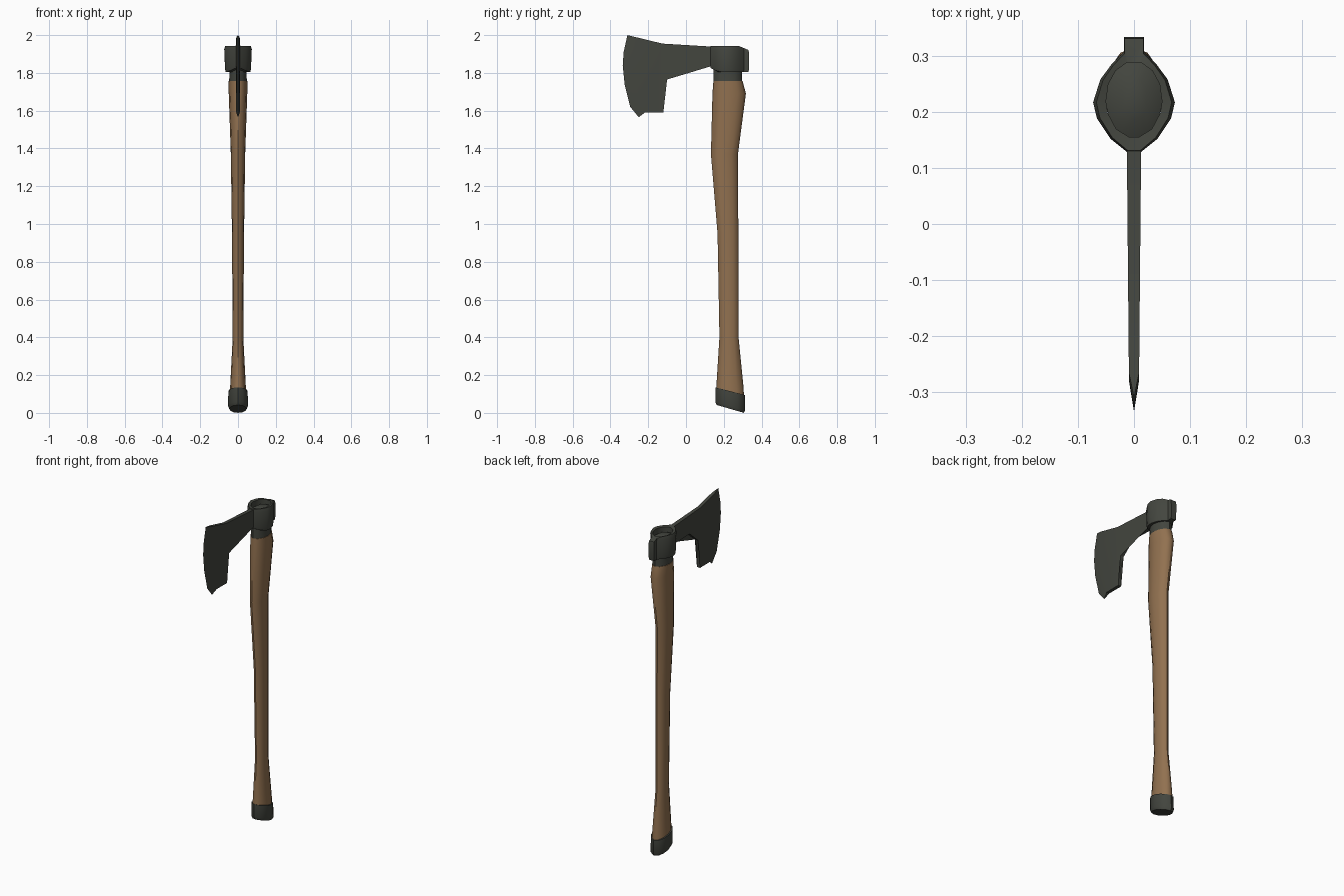
import bpy, bmesh, math

if "Cube" in bpy.data.objects:
    bpy.data.objects.remove(bpy.data.objects["Cube"])


def material(name, rgb):
    m = bpy.data.materials.new(name)
    m.diffuse_color = (*rgb, 1)
    m.use_nodes = True
    m.node_tree.nodes["Principled BSDF"].inputs["Base Color"].default_value = m.diffuse_color
    return m


METAL = material("dark iron", (0.056, 0.060, 0.049))
WOOD = material("brown wood", (0.285, 0.165, 0.080))


def finish(name, bm, mat, angle=35):
    """Turn a bmesh into a named, shaded object."""
    bmesh.ops.recalc_face_normals(bm, faces=bm.faces)
    me = bpy.data.meshes.new(name)
    bm.to_mesh(me)
    bm.free()
    ob = bpy.data.objects.new(name, me)
    bpy.context.collection.objects.link(ob)
    me.materials.append(mat)
    bpy.ops.object.select_all(action='DESELECT')
    ob.select_set(True)
    bpy.context.view_layer.objects.active = ob
    bpy.ops.object.shade_smooth_by_angle(angle=math.radians(angle))
    return ob


def loft(name, rings, mat, closed=False, angle=35):
    """Skin a list of point rings; cap the ends, or join last to first."""
    bm = bmesh.new()
    vs = [[bm.verts.new(p) for p in r] for r in rings]
    n = len(vs[0])
    pairs = list(zip(vs, vs[1:])) + ([(vs[-1], vs[0])] if closed else [])
    for a, b in pairs:
        for i in range(n):
            j = (i + 1) % n
            bm.faces.new((a[i], a[j], b[j], b[i]))
    if not closed:
        bm.faces.new(vs[0])
        bm.faces.new(vs[-1])
    return finish(name, bm, mat, angle)


def oval(z, y0, y1, rx, slope=0.0, n=12):
    """Oval ring spanning y0..y1, optionally tilted along y."""
    c, ry = (y0 + y1) / 2, (y1 - y0) / 2
    pts = []
    for i in range(n):
        a = 2 * math.pi * i / n
        dy = ry * math.sin(a)
        pts.append((rx * math.cos(a), c + dy, z + slope * dy))
    return pts


# wooden haft, gently curved
loft("haft", [oval(*s) for s in (
    (0.08, 0.158, 0.307, 0.044), (0.13, 0.160, 0.305, 0.042),
    (0.40, 0.177, 0.278, 0.028), (0.95, 0.167, 0.277, 0.032),
    (1.37, 0.132, 0.275, 0.038), (1.69, 0.140, 0.317, 0.049),
    (1.757, 0.145, 0.300, 0.050))], WOOD, angle=50)

# iron tongue of the haft passing through the eye
loft("collar", [oval(*s) for s in (
    (1.75, 0.146, 0.298, 0.047), (1.81, 0.146, 0.296, 0.045),
    (1.905, 0.150, 0.294, 0.051), (1.922, 0.185, 0.260, 0.025))], METAL)

# slanted iron butt cap
loft("butt_cap", [oval(*s) for s in (
    (0.115, 0.165, 0.302, 0.044, -0.26), (0.115, 0.156, 0.312, 0.051, -0.26),
    (0.036, 0.155, 0.313, 0.053, -0.29), (0.021, 0.163, 0.306, 0.046, -0.29))], METAL)

# eye of the axe head: a thick ring with a small poll at the back
half = [(0.012, 0.128), (0.042, 0.152), (0.066, 0.188), (0.073, 0.217),
        (0.060, 0.258), (0.040, 0.285), (0.018, 0.307), (0.018, 0.334)]
outline = half + [(-x, y) for x, y in reversed(half)]
YC = 0.222


def top(y):
    return 1.943 - max(0, y - 0.28) * 0.4


def bottom(y):
    return 1.805 + max(0, 0.17 - y) * 0.5


def outer(zf, sx=1.0, sy=1.0):
    return [(x * sx, YC + (y - YC) * sy, zf(y)) for x, y in outline]


def inner(zf):
    ring = []
    for x, y in outline:
        a = math.atan2((y - YC) / 0.068, x / 0.05)
        py = YC + 0.068 * math.sin(a)
        ring.append((0.05 * math.cos(a), py, zf(py)))
    return ring


loft("eye", [inner(bottom), outer(bottom, 0.90, 0.97),
             outer(lambda y: bottom(y) + 0.015, 0.94),
             outer(lambda y: top(y) - 0.018),
             outer(top, 0.92, 0.97), inner(lambda y: top(y) - 0.004)],
     METAL, closed=True)

# bearded blade: flat cheeks (y, z) tapering to a cutting edge on x = 0
edge = [(-0.31, 2.0), (-0.33, 1.91), (-0.335, 1.84),
        (-0.325, 1.74), (-0.295, 1.62), (-0.25, 1.565)]
bevel = [(-0.265, 1.989), (-0.275, 1.90), (-0.28, 1.83),
         (-0.27, 1.74), (-0.245, 1.65), (-0.218, 1.59)]
rest = [(-0.12, 1.59), (-0.12, 1.71), (-0.10, 1.765), (-0.02, 1.835),
        (0.125, 1.833), (0.155, 1.833), (0.155, 1.938), (-0.125, 1.955)]
bm = bmesh.new()
rim = [bm.verts.new((0, y, z)) for y, z in edge]
cheeks = []
for s in (1, -1):
    c = [bm.verts.new((s * (0.0115 + 0.009 * y), y, z)) for y, z in bevel + rest]
    bm.faces.new(c)
    for i in range(len(edge) - 1):
        bm.faces.new((rim[i], rim[i + 1], c[i + 1], c[i]))
    cheeks.append(c)
a, b = cheeks
k, n = len(edge) - 1, len(a)
for i in range(k, n):
    j = (i + 1) % n
    bm.faces.new((a[i], a[j], b[j], b[i]))
bm.faces.new((rim[0], a[0], b[0]))
bm.faces.new((rim[k], a[k], b[k]))
bmesh.ops.triangulate(bm, faces=[f for f in bm.faces if len(f.verts) > 4])
finish("blade", bm, METAL, 20)
